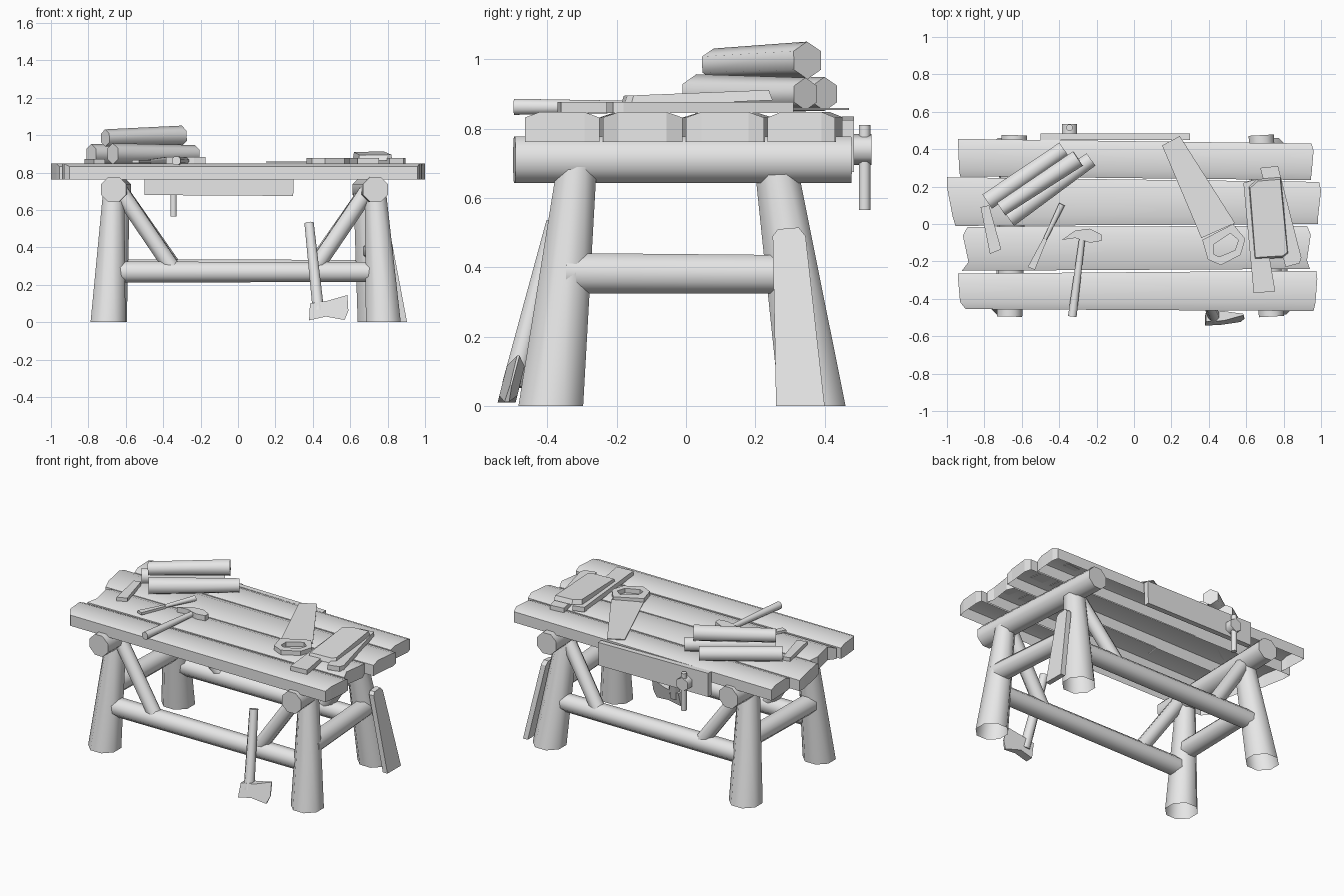
import bpy, bmesh, math
from mathutils import Vector

cube = bpy.data.objects.get("Cube")
if cube:
    bpy.data.objects.remove(cube)

mat = bpy.data.materials.new("plain_grey")
mat.use_nodes = True
GREY = (0.8, 0.8, 0.8, 1)
mat.diffuse_color = GREY
mat.node_tree.nodes["Principled BSDF"].inputs["Base Color"].default_value = GREY


def finish(name, bm, open_base=False):
    bmesh.ops.recalc_face_normals(bm, faces=bm.faces[:])
    if open_base:  # hollow underside
        bmesh.ops.delete(bm, geom=[f for f in bm.faces if f.normal.z < -0.95], context="FACES_ONLY")
    me = bpy.data.meshes.new(name)
    bm.to_mesh(me)
    bm.free()
    me.materials.append(mat)
    ob = bpy.data.objects.new(name, me)
    bpy.context.collection.objects.link(ob)
    return ob


def bridge(bm, a, b, smooth=False):
    n = len(a)
    for i in range(n):
        f = bm.faces.new((a[i], a[(i + 1) % n], b[(i + 1) % n], b[i]))
        f.smooth = smooth


def log(name, a, b, ra, rb, n=8, level=False):
    """Tapered smooth pole from a to b; level cuts the ends horizontally and leaves the foot open."""
    a, b = Vector(a), Vector(b)
    axis = Vector((0, 0, 1)) if level else (b - a).normalized()
    side = axis.cross(Vector((0, 1, 0)) if abs(axis.z) > 0.9 else Vector((0, 0, 1))).normalized()
    up = side.cross(axis)
    bm = bmesh.new()
    rings = []
    for c, r in ((a, ra), (b, rb)):
        angles = [2 * math.pi * (i + 0.5) / n for i in range(n)]
        rings.append([bm.verts.new(c + r * (math.cos(t) * side + math.sin(t) * up)) for t in angles])
        bm.faces.new(rings[-1])
    bridge(bm, *rings, smooth=True)
    finish(name, bm, open_base=level)


def flat(u, v, w):
    return (u, v, w)


def prism(name, pts, w0, w1, place=flat, inset=0.0):
    """Outline extruded from w0 to w1; inset slopes the sides in."""
    cu = sum(p[0] for p in pts) / len(pts)
    cv = sum(p[1] for p in pts) / len(pts)
    bm = bmesh.new()
    low = [bm.verts.new(place(u, v, w0)) for u, v in pts]
    high = [bm.verts.new(place(u + (cu - u) * inset, v + (cv - v) * inset, w1)) for u, v in pts]
    bm.faces.new(low)
    bm.faces.new(high)
    bridge(bm, low, high)
    finish(name, bm)


# Table top: four rough planks with eased long edges, uneven ends and open undersides
def plank(name, y_left, y_right, left, right):
    bm = bmesh.new()
    rows = []
    for (y0, y1), xs in ((y_left, left), (y_right, right)):
        ys = [y0 + (y1 - y0) * t for t in (0, 0.2, 0.8, 1)]
        top = [bm.verts.new((x, y, z)) for x, y, z in zip(xs, ys, (0.832, 0.848, 0.848, 0.832))]
        base = [bm.verts.new((x, y, 0.762)) for x, y in zip(xs, ys)]
        rows.append(top + base[::-1])
        for i in range(3):
            bm.faces.new((top[i], top[i + 1], base[i + 1], base[i]))
    bridge(bm, *rows)
    bm.normal_update()
    for f in bm.faces:
        f.smooth = abs(f.normal.z) > 0.7
    finish(name, bm, open_base=True)


plank("front_plank", (-0.455, -0.265), (-0.465, -0.25), (-0.90, -0.93, -0.94, -0.94), (0.96, 0.97, 0.98, 0.975))
plank("inner_front_plank", (-0.25, -0.015), (-0.24, -0.01), (-0.92, -0.885, -0.915, -0.89), (0.94, 0.925, 0.945, 0.925))
plank("inner_back_plank", (-0.01, 0.25), (0, 0.225), (-0.955, -0.97, -1.0, -1.0), (0.985, 0.985, 1.0, 0.99))
plank("back_plank", (0.255, 0.455), (0.235, 0.43), (-0.93, -0.935, -0.94, -0.94), (0.945, 0.95, 0.96, 0.95))

# Trestles: slightly skewed cross log, splayed legs, side stretcher
for side, x, back_x, foot_x, back_foot_x, shift in (("right", -0.665, -0.64, -0.695, -0.69, 0),
                                                    ("left", 0.735, 0.68, 0.777, 0.735, 0.015)):
    log(side + "_cross_log", (x, -0.495, 0.71), (back_x, 0.475, 0.71), 0.073, 0.073)
    log("front_%s_leg" % side, (foot_x, -0.39, 0), (x, -0.315, 0.69), 0.101, 0.062, level=True)
    log("back_%s_leg" % side, (back_foot_x, 0.365, 0), (back_x, 0.26, 0.69), 0.103, 0.067, level=True)
    log(side + "_side_stretcher", ((foot_x + x) / 2 + shift, -0.35, 0.383),
        ((back_foot_x + back_x) / 2 + shift, 0.29, 0.38), 0.063, 0.06)

# Long stretchers and diagonal braces
for side, y, ty, z in (("front", -0.36, -0.325, 0.268), ("back", 0.325, 0.27, 0.28)):
    log(side + "_long_stretcher", (-0.665, y, z), (0.745, y, z), 0.061, 0.057)
    log(side + "_right_brace", (-0.35, y, z + 0.02), (-0.63, ty, 0.70), 0.046, 0.046)
    log(side + "_left_brace", (0.41, y, z + 0.02), (0.69, ty, 0.70), 0.046, 0.046)

# Vise on the back edge
prism("vise_jaw", [(-0.50, 0.68), (0.295, 0.675), (0.30, 0.825), (-0.50, 0.835)], 0.45, 0.485,
      lambda u, v, w: (u, w, v))
log("vise_screw", (-0.345, 0.47, 0.74), (-0.345, 0.535, 0.74), 0.045, 0.045, n=6)
log("vise_handle", (-0.345, 0.515, 0.565), (-0.345, 0.515, 0.81), 0.018, 0.018)

# Stack of firewood
log("back_firewood", (-0.785, 0.12, 0.90), (-0.375, 0.40, 0.90), 0.053, 0.049, n=6)
log("front_firewood", (-0.67, 0.03, 0.90), (-0.23, 0.345, 0.90), 0.057, 0.047, n=6)
log("top_firewood", (-0.71, 0.08, 0.985), (-0.30, 0.35, 0.997), 0.046, 0.054, n=6)

# Loose boards, the upper one tipping forward
prism("small_offcut", [(-0.82, 0.09), (-0.775, 0.10), (-0.71, -0.135), (-0.77, -0.16)], 0.845, 0.872)
prism("long_offcut", [(0.585, 0.22), (0.655, 0.24), (0.755, -0.36), (0.64, -0.37)], 0.845, 0.877)
prism("outer_offcut", [(0.675, 0.30), (0.77, 0.31), (0.895, -0.18), (0.885, -0.21), (0.81, -0.23)], 0.845, 0.877)
prism("upper_offcut", [(0.615, 0.20), (0.66, 0.24), (0.785, 0.25), (0.825, -0.16), (0.80, -0.18), (0.645, -0.19)],
      0.872, 0.902, lambda u, v, w: (u, v, w + 0.04 * v), inset=0.05)
prism("leaning_board", [(0.26, 0), (0.40, 0), (0.345, 0.49), (0.325, 0.515), (0.265, 0.51), (0.25, 0.49)],
      0.87, 0.904, lambda u, v, w: (w - 0.19 * v, u, v))

# Hammer
log("hammer_handle", (-0.33, -0.495, 0.863), (-0.275, -0.06, 0.863), 0.025, 0.017)
prism("hammer_head", [(-0.385, -0.085), (-0.315, -0.035), (-0.235, -0.025), (-0.175, -0.055), (-0.175, -0.09),
                      (-0.235, -0.10), (-0.315, -0.075)], 0.847, 0.882)

# Chisel
log("chisel_handle", (-0.385, 0.105, 0.866), (-0.475, -0.08, 0.86), 0.018, 0.011)
prism("chisel_blade", [(-0.485, -0.075), (-0.465, -0.085), (-0.53, -0.245), (-0.568, -0.23)], 0.85, 0.866)

# Saw: thin blade and open ring handle
prism("saw_blade", [(0.15, 0.42), (0.245, 0.47), (0.54, 0.005), (0.36, -0.075)], 0.854, 0.859)
outer = [(0.365, -0.085), (0.53, 0.0), (0.595, -0.08), (0.57, -0.165), (0.465, -0.22), (0.395, -0.19)]
hole = [(0.425, -0.11), (0.515, -0.05), (0.558, -0.085), (0.54, -0.14), (0.455, -0.175), (0.425, -0.16)]
bm = bmesh.new()
loops = [[bm.verts.new((x, y, z)) for x, y in ring]
         for ring, z in ((outer, 0.847), (outer, 0.877), (hole, 0.877), (hole, 0.847))]
for i in range(4):
    bridge(bm, loops[i], loops[(i + 1) % 4])
finish("saw_handle", bm)

# Axe leaning at the front, head thinning to its edge
log("axe_handle", (0.43, -0.50, 0.06), (0.38, -0.378, 0.53), 0.033, 0.027)
prism("axe_head", [(0.38, 0.01), (0.47, 0.03), (0.57, 0.012), (0.59, 0.06), (0.585, 0.145), (0.48, 0.115), (0.385, 0.10)],
      -0.026, 0.026,
      lambda u, v, w: (u, -0.52 + 0.25 * v + w * min(1, 0.1 + (0.59 - u) * 8), v))
